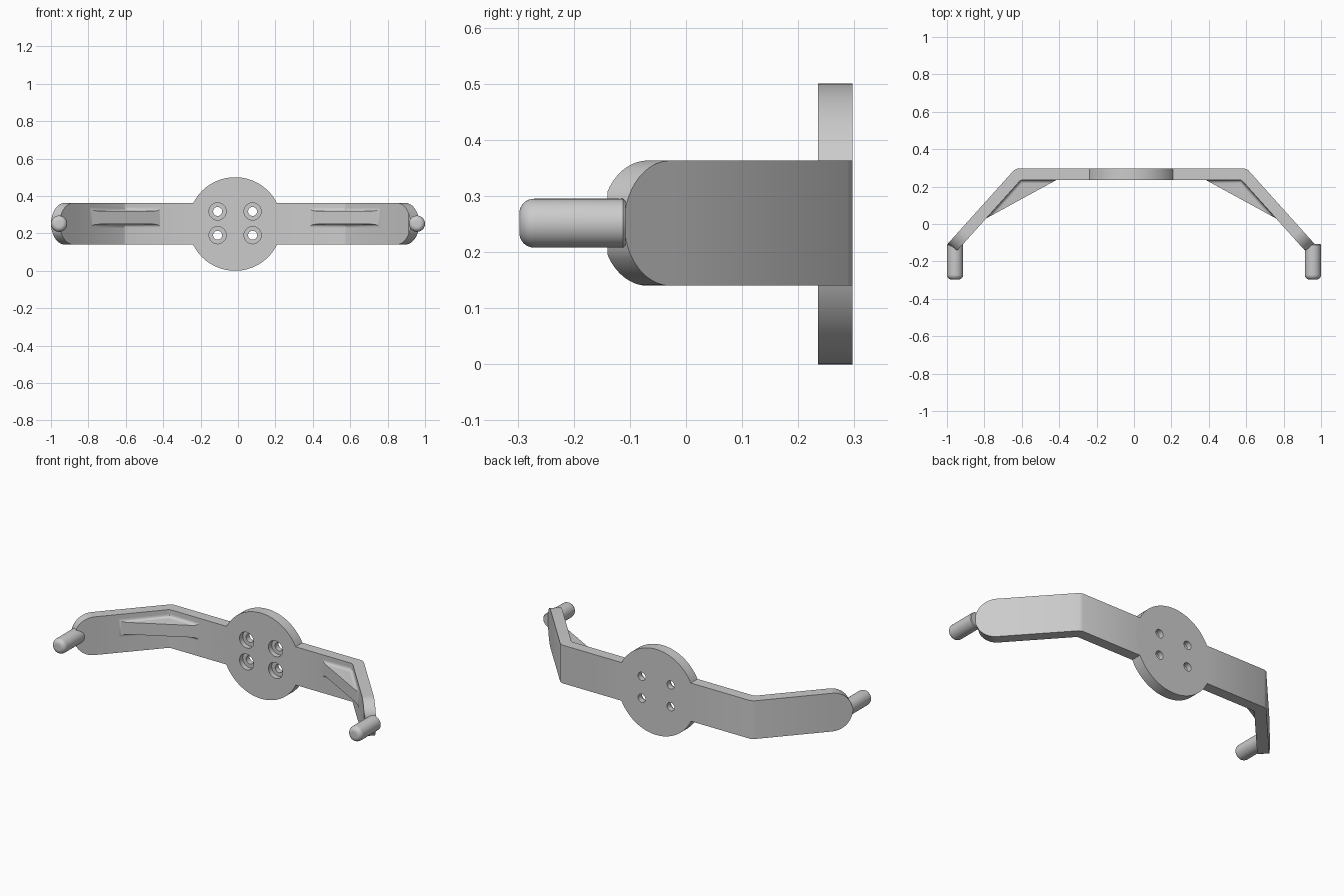
import bpy, bmesh, math
from mathutils import Vector

default = bpy.data.objects.get("Cube")
if default:
    bpy.data.objects.remove(default)

grey = bpy.data.materials.new("light_grey")
grey.use_nodes = True
grey.diffuse_color = (0.6, 0.6, 0.6, 1)
grey.node_tree.nodes["Principled BSDF"].inputs["Base Color"].default_value = (0.6, 0.6, 0.6, 1)

CX, CZ = -0.0155, 0.2515            # plate centre
BACK, FRONT = 0.297, 0.235          # plate faces in y
THICK = BACK - FRONT
HALF = 0.1115                       # half height of an arm
BEND, TIP = Vector((0.618, BACK)), Vector((0.984, -0.11))
ALONG = (TIP - BEND).normalized()
INWARD = Vector((ALONG.y, -ALONG.x))
LENGTH = (TIP - BEND).length
TURN = math.atan2(-ALONG.y, ALONG.x)


def finish(name, bm):
    bmesh.ops.recalc_face_normals(bm, faces=bm.faces)
    mesh = bpy.data.meshes.new(name)
    bm.to_mesh(mesh)
    bm.free()
    mesh.materials.append(grey)
    obj = bpy.data.objects.new(name, mesh)
    bpy.context.collection.objects.link(obj)
    return obj


def smooth(obj):
    bpy.ops.object.select_all(action='DESELECT')
    obj.select_set(True)
    bpy.context.view_layer.objects.active = obj
    bpy.ops.object.shade_smooth_by_angle(angle=math.radians(30))


def loft(bm, rings):
    """Skin closed rings of points and cap both ends."""
    loops = [[bm.verts.new(p) for p in ring] for ring in rings]
    n = len(loops[0])
    for a, b in zip(loops, loops[1:]):
        for i in range(n):
            bm.faces.new((a[i], a[(i + 1) % n], b[(i + 1) % n], b[i]))
    bm.faces.new(loops[0])
    bm.faces.new(loops[-1])


def lathe(bm, x, z, profile, sides=48):
    """Turn (radius, y) pairs around an axis along y."""
    turns = [2 * math.pi * i / sides for i in range(sides)]
    loft(bm, [[(x + r * math.cos(a), y, z + r * math.sin(a)) for a in turns]
              for r, y in profile])


def mitre(depth):
    """Point on the bend's mitre line at a depth below the back face."""
    return Vector((BEND.x - depth * math.tan(TURN / 2), BACK - depth))


# Central disc with four counterbored holes
bm = bmesh.new()
lathe(bm, CX, 0.25, [(0.25, FRONT), (0.25, BACK)], 96)
disc = finish("mounting_disc", bm)
bm = bmesh.new()
for sx in (-1, 1):
    for sz in (-1, 1):
        lathe(bm, CX + sx * 0.0935, CZ + 0.002 + sz * 0.0635,
              [(0.046, 0.2), (0.046, 0.265), (0.024, 0.265), (0.024, 0.32)], 32)
cutter = finish("hole_cutter", bm)
cutter.hide_render = True
cut = disc.modifiers.new("holes", 'BOOLEAN')
cut.operation, cut.solver, cut.object = 'DIFFERENCE', 'EXACT', cutter
bpy.context.view_layer.objects.active = disc
bpy.ops.object.modifier_apply(modifier="holes")
bpy.data.objects.remove(cutter)
smooth(disc)


def build_arm(side, name):
    # Stations: outer point, inner point, half height
    inner = mitre(THICK)
    stations = [(Vector((0.215, BACK)), Vector((0.215, FRONT)), HALF),
                (BEND - Vector((0.012, 0)), inner - Vector((0.006, 0)), HALF),
                (BEND + ALONG * 0.012, inner + ALONG * 0.006, HALF)]
    steps = 20
    for i in range(steps):
        a = math.pi / 2 * i / (steps - 0.5)
        outer = BEND + ALONG * (LENGTH - HALF + HALF * math.sin(a))
        low = outer + INWARD * THICK
        low.y = max(low.y, -0.14)
        stations.append((outer, low, HALF * math.cos(a)))
    bm = bmesh.new()
    loft(bm, [[(CX + side * p.x, p.y, CZ + z)
               for p, z in ((o, h), (i, h), (i, -h), (o, -h))]
              for o, i, h in stations])
    smooth(finish(name, bm))


def build_rib(side, name):
    # Triangular gusset that flares into the arm with a concave fillet
    half, radius, steps, mid = 0.035, 0.018, 6, 0.284
    corner = mitre(THICK)
    start = Vector((0.4, FRONT))
    end = corner + ALONG * 0.276
    drop = FRONT - end.y
    reach = (corner.x - start.x) * math.sin(TURN)
    bm = bmesh.new()
    rims = []
    for up in (1, -1):
        levels = []
        for i in range(steps + 1):
            a = math.pi / 2 * (1 - i / steps)
            d = radius * (1 - math.sin(a))
            h = half + radius * (1 - math.cos(a))
            tri = (start.lerp(end, d / drop), mitre(THICK + d), end.lerp(start, d / reach))
            levels.append([bm.verts.new((CX + side * p.x, p.y, mid + up * h)) for p in tri])
        for a, b in zip(levels, levels[1:]):
            bm.faces.new((a[0], a[1], b[1], b[0]))
            bm.faces.new((a[1], a[2], b[2], b[1]))
        bm.faces.new(levels[-1])
        rims.append([l[0] for l in levels] + [l[2] for l in reversed(levels)])
    bm.faces.new(rims[0] + rims[1][::-1])
    smooth(finish(name, bm))


def build_pin(side, name):
    # Round peg with a rounded front end
    r, fillet, front = 0.0435, 0.026, -0.297
    profile = [(r - 0.004, -0.108), (r, -0.112)]
    for i in range(9):
        a = math.pi / 2 * i / 8
        profile.append((r - fillet + fillet * math.cos(a),
                        front + fillet - fillet * math.sin(a)))
    bm = bmesh.new()
    lathe(bm, side * 0.9565, CZ, profile)
    smooth(finish(name, bm))


for side, label in ((1, "left"), (-1, "right")):
    build_arm(side, label + "_arm")
    build_rib(side, label + "_rib")
    build_pin(side, label + "_pin")
